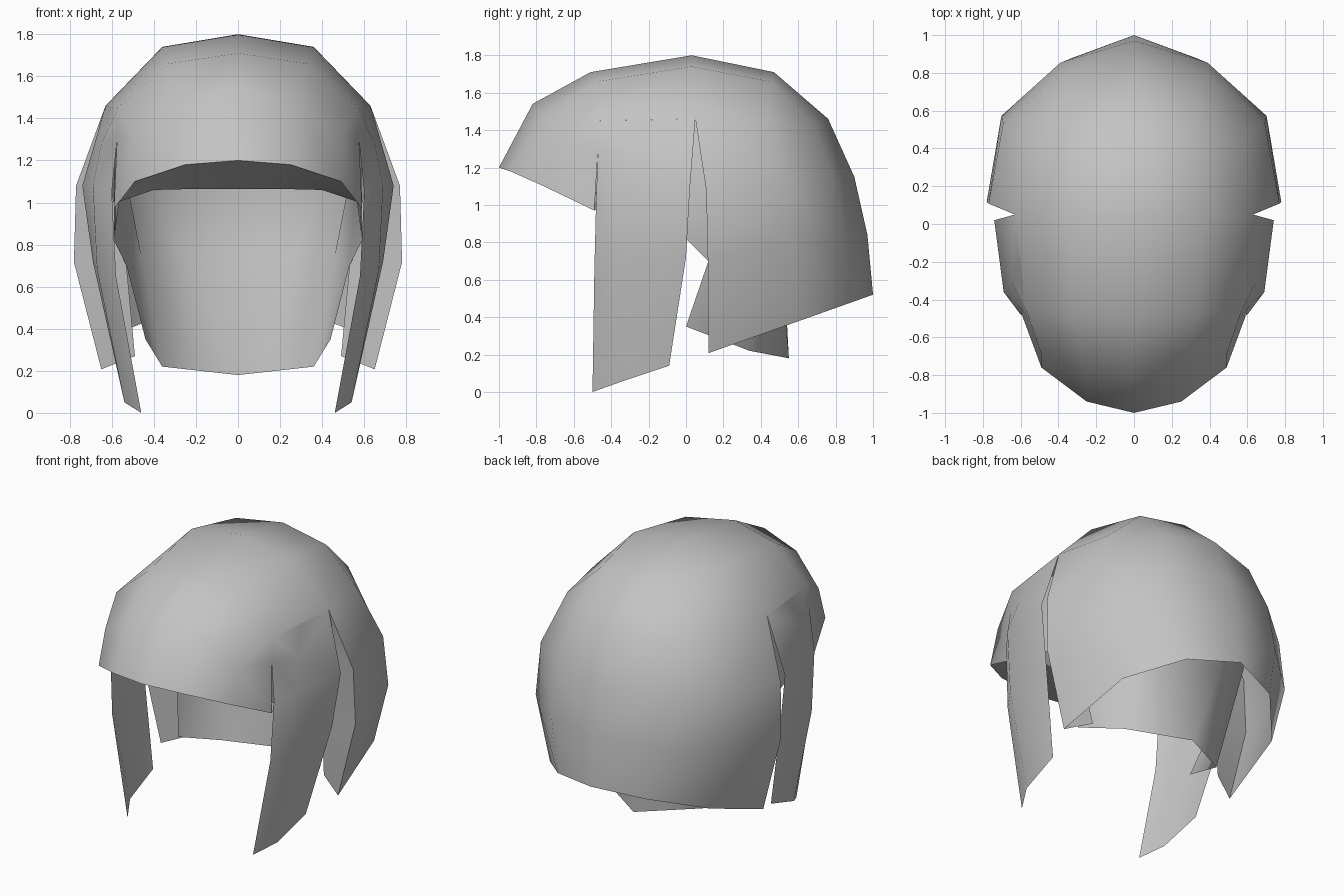
import bpy, bmesh

cube = bpy.data.objects.get("Cube")
if cube:
    bpy.data.objects.remove(cube, do_unlink=True)

grey = bpy.data.materials.new("plain_grey")
grey.use_nodes = True
colour = (0.55, 0.55, 0.55, 1)
grey.diffuse_color = colour
grey.node_tree.nodes["Principled BSDF"].inputs["Base Color"].default_value = colour


def build(name, strips):
    """Skin each strip of columns, sharing equal points, then mirror across x."""
    bm = bmesh.new()
    shared = {}

    def vert(point):
        key = tuple(round(c, 4) for c in point)
        if key not in shared:
            shared[key] = bm.verts.new(key)
        return shared[key]

    for strip in strips:
        for left, right in zip(strip, strip[1:]):
            for i in range(len(left) - 1):
                loop = (left[i], left[i + 1], right[i + 1], right[i])
                corners = list(dict.fromkeys(vert(p) for p in loop))
                if len(corners) > 2 and not bm.faces.get(corners):
                    bm.faces.new(corners)
    bmesh.ops.recalc_face_normals(bm, faces=bm.faces)
    mesh = bpy.data.meshes.new(name)
    bm.to_mesh(mesh)
    bm.free()
    mesh.materials.append(grey)
    mesh.shade_smooth()
    obj = bpy.data.objects.new(name, mesh)
    bpy.context.collection.objects.link(obj)
    mirror = obj.modifiers.new("Mirror", "MIRROR")
    mirror.use_clip = True
    return obj


def skirt_point(direction, width, depth, z_side, z_back):
    """Point on an oval ring that rises from the side to the back."""
    dx, dy = direction
    return (width * dx, depth * dy, z_side + (z_back - z_side) * dy)


def lining(column):
    """Top of a column, moved a little inward."""
    return [(x * .93, y * .93, z - .07) for x, y, z in column[:3]]


# Ridge over the crown, from the middle out to the ear slit
apex, shoulder, slit = (0, .03, 1.8), (.36, .03, 1.74), (.63, .05, 1.46)

# Visor: front of the crown down to the lip
temple, lock_slit = (.57, -.46, 1.45), (.575, -.47, 1.3)
lip = [(0, -1, 1.2), (.25, -.94, 1.18), (.49, -.76, 1.1), (.59, -.49, .97)]
visor = [
    [apex, (0, -.51, 1.71), (0, -.82, 1.54), lip[0]],
    [shoulder, (.33, -.47, 1.66), (.27, -.77, 1.48), lip[1]],
    [slit, temple, (.49, -.69, 1.32), lip[2]],
    [slit, temple, lock_slit, lip[3]],
]

# Side lock: long pointed flap in front of the ear
lock = [
    [temple, lock_slit, (.6, -.48, 1.05), (.58, -.49, .65), (.46, -.5, 0)],
    [(.6, -.2, 1.455), (.65, -.3, 1.28), (.69, -.36, 1.08), (.67, -.36, .68), (.54, -.36, .05)],
    [slit, slit, (.74, .02, 1.08), (.69, 0, .72), (.56, -.09, .14)],
]

# Back: rounded skirt from the ear slit to the nape
back_tops = [
    [slit, slit, slit],
    [slit, (.57, .43, 1.44), (.62, .48, 1.3)],
    [shoulder, (.33, .45, 1.66), (.33, .68, 1.43)],
    [apex, (0, .47, 1.71), (0, .76, 1.46)],
]
back_dirs = [(1, .12), (.9, .59), (.5, .88), (0, 1)]
back_rings = [(.77, .9, 1.07, 1.15), (.78, .97, .7, .84), (.65, 1, .165, .52)]
back = [top + [skirt_point(d, *ring) for ring in back_rings]
        for top, d in zip(back_tops, back_dirs)]

# Fold: front edge of the skirt turned in behind the ear
ear_back = (.53, .12, .7)
fold = [back[0][2:], [slit, (.6, .12, 1.05), ear_back, (.49, .2, .27)]]
build("outer_shell", [visor, lock, back])
build("skirt_fold", [fold])

# Inner cap: forehead edge, open ear cutout and nape panel
forehead = [(0, -.5, 1.065), (.2, -.5, 1.065), (.4, -.48, 1.06), (.58, -.42, 1.0)]
inner_front = [lining(column) + [p] for column, p in zip(visor, forehead)]
inner_front.append(lining(back[0]) + [(.59, 0, .82)])
inner_front.append(lining(back[0]) + [ear_back])
nape = [
    [ear_back, (.44, 0, .35)],
    [(.46, .42, .75), (.36, .34, .22)],
    [(.25, .5, .75), (.18, .445, .2)],
    [(0, .52, .75), (0, .55, .18)],
]
inner_tops = [back[0], back[1], back[2], back[3]]
inner_back = [lining(column) + edge for column, edge in zip(inner_tops, nape)]
build("inner_cap", [inner_front, inner_back])

# Visor underside: lip back to the forehead edge
build("visor_underside", [[list(pair) for pair in zip(lip, forehead)]])
